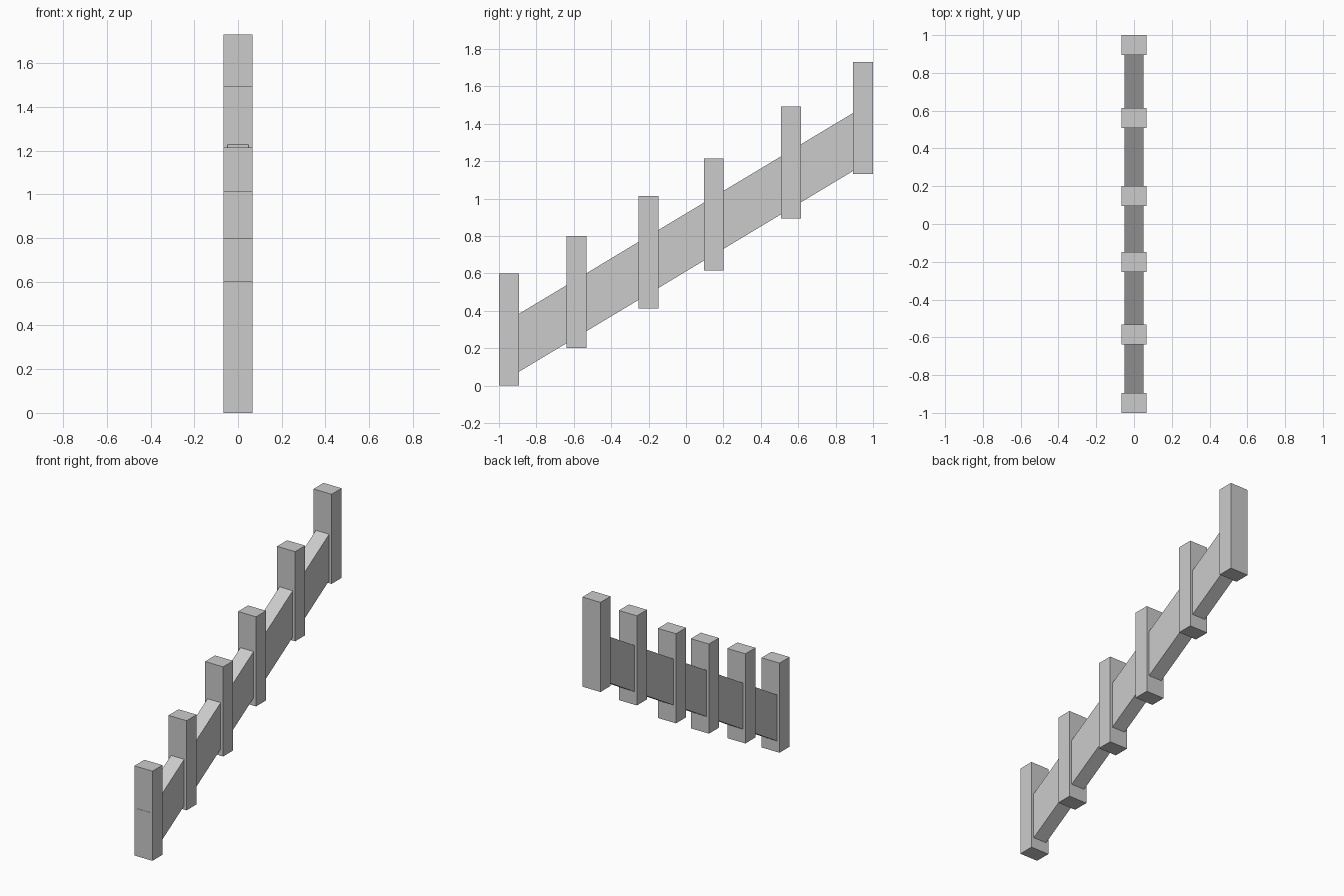
import bpy

if "Cube" in bpy.data.objects:
    bpy.data.objects.remove(bpy.data.objects["Cube"])


def prism(name, profile, half_width):
    """Extrude a (y, z) side profile across x."""
    n = len(profile)
    verts = [(-half_width, y, z) for y, z in profile]
    verts += [(half_width, y, z) for y, z in profile]
    faces = [tuple(range(n))[::-1], tuple(range(n, 2 * n))]
    faces += [(i, (i + 1) % n, n + (i + 1) % n, n + i) for i in range(n)]
    # the profile runs counter-clockwise seen from +x
    mesh = bpy.data.meshes.new(name)
    mesh.from_pydata(verts, [], faces)
    obj = bpy.data.objects.new(name, mesh)
    bpy.context.collection.objects.link(obj)
    return obj


# Upright posts, stepping up the slope: (centre y, bottom z)
POST_DEPTH, POST_HEIGHT = 0.106, 0.60
posts = [(-0.947, 0.0), (-0.586, 0.20), (-0.20, 0.413),
         (0.148, 0.615), (0.562, 0.893), (0.947, 1.13)]
for i, (y, z) in enumerate(posts, 1):
    a, b, top = y - POST_DEPTH / 2, y + POST_DEPTH / 2, z + POST_HEIGHT
    prism(f"post_{i}", [(a, z), (b, z), (b, top), (a, top)], 0.067)

# Sloping panel running through all the posts, front end just showing
SLOPE, PANEL_HEIGHT = 0.601, 0.31
y0, y1, z0 = -1.001, 0.99, 0.009
z1 = z0 + SLOPE * (y1 - y0)
prism("sloping_panel", [(y0, z0), (y1, z1),
                        (y1, z1 + PANEL_HEIGHT), (y0, z0 + PANEL_HEIGHT)], 0.049)
